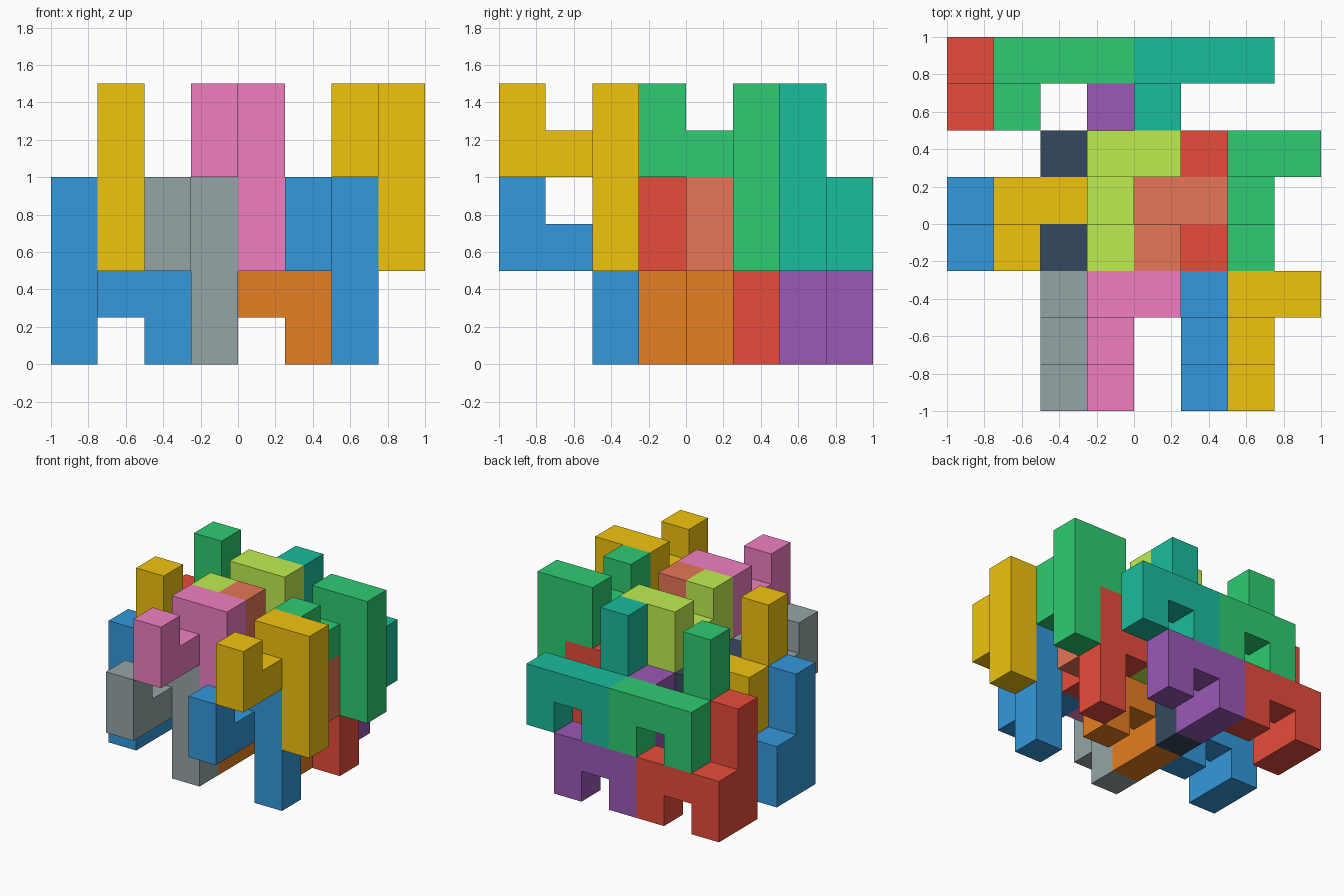
import bpy
import bmesh
from mathutils import Vector

if "Cube" in bpy.data.objects:
    bpy.data.objects.remove(bpy.data.objects["Cube"])

U = 0.25  # size of one cell

# Piece shapes in cells: a three-cell fork (2-1-2 high) with a four-cell post beside one end
FORK_UP = [(0, 0, 2), (0, 0, 3), (0, 1, 2), (0, 2, 2), (0, 2, 3)] + [(1, 2, k) for k in range(4)]
FORK_DOWN = [(0, 1, 0), (0, 1, 1), (1, 1, 1), (2, 1, 0), (2, 1, 1)] + [(0, 0, k) for k in range(4)]

COLOURS = {
    "blue": "3498DB", "gold": "F1C40F", "red": "E74C3C", "green": "2ECC71",
    "purple": "9B59B6", "orange": "E67E22", "teal": "1ABC9C", "navy": "34495E",
    "grey": "95A5A6", "pink": "F07FC2", "lime": "C0EE50", "terracotta": "E77657",
}


def material(name):
    mat = bpy.data.materials.get(name)
    if mat is None:
        mat = bpy.data.materials.new(name)
        h = COLOURS[name]
        srgb = [int(h[i:i + 2], 16) / 255 for i in (0, 2, 4)]
        mat.diffuse_color = [((c + 0.055) / 1.055) ** 2.4 for c in srgb] + [1]
        mat.use_nodes = True
        mat.node_tree.nodes["Principled BSDF"].inputs["Base Color"].default_value = mat.diffuse_color
    return mat


def piece(name, cells, origin, colour):
    """Skin a group of cells with outer faces only, then merge coplanar faces."""
    bm = bmesh.new()
    filled = set(cells)
    for cell in cells:
        for axis in range(3):
            for sign in (-1, 1):
                near = list(cell)
                near[axis] += sign
                if tuple(near) in filled:
                    continue
                n, a, b = Vector(), Vector(), Vector()
                n[axis] = sign / 2
                a[(axis + 1) % 3] = 0.5
                b[(axis + 2) % 3] = 0.5 * sign
                c = Vector(cell) + Vector((0.5, 0.5, 0.5)) + n
                bm.faces.new([bm.verts.new(c + p) for p in (-a - b, a - b, a + b, b - a)])
    bmesh.ops.remove_doubles(bm, verts=bm.verts, dist=0.01)
    bmesh.ops.dissolve_limit(bm, angle_limit=0.01, verts=bm.verts, edges=bm.edges)
    bmesh.ops.scale(bm, vec=(U, U, U), verts=bm.verts)
    mesh = bpy.data.meshes.new(name)
    bm.to_mesh(mesh)
    bm.free()
    mesh.materials.append(material(colour))
    obj = bpy.data.objects.new(name, mesh)
    obj.location = (origin[0] * U - 1, origin[1] * U - 1, origin[2] * U)
    bpy.context.collection.objects.link(obj)


# Pieces with the fork open upward: front row (y=0) and middle row (y=3)
for row, colours in ((0, ("grey", "blue", "pink", "gold")),
                     (3, ("navy", "red", "lime", "green"))):
    for (x, z), col in zip(((2, 0), (5, 0), (3, 2), (6, 2)), colours):
        piece(f"{col}_fork_up", FORK_UP, (x, row, z), col)

# Pieces with the fork open downward: middle row (y=3) and back row (y=6)
for row, colours in ((3, ("blue", "orange", "gold", "terracotta")),
                     (6, ("red", "purple", "green", "teal"))):
    for (x, z), col in zip(((0, 0), (3, 0), (1, 2), (4, 2)), colours):
        piece(f"{col}_fork_down", FORK_DOWN, (x, row, z), col)
